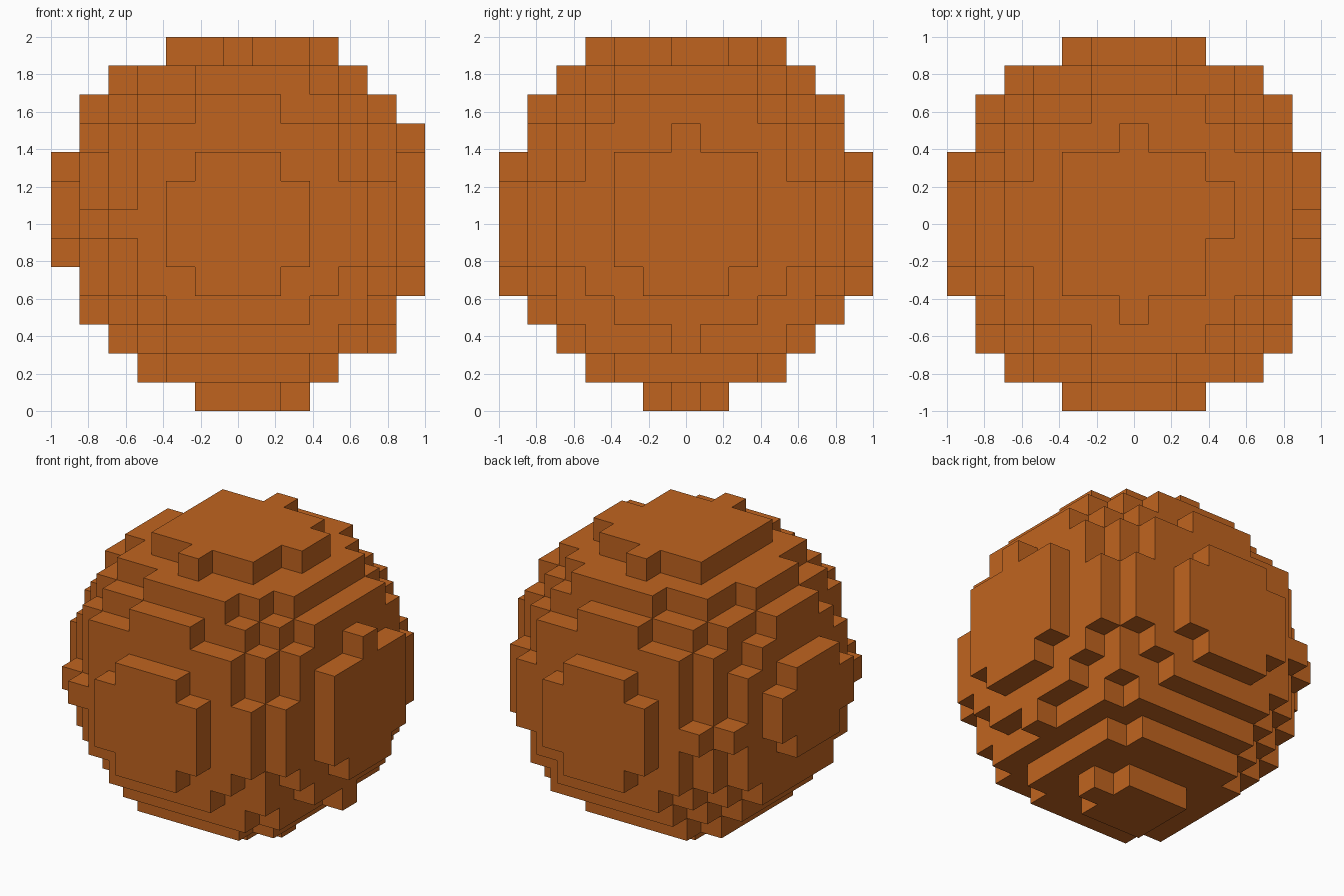
import bpy
import bmesh
from mathutils import Vector

# Remove the default cube
default = bpy.data.objects.get("Cube")
if default:
    bpy.data.objects.remove(default, do_unlink=True)

# Stepped ball on a 13-cell grid; its centre sits slightly off the grid centre
HALF = 6
CELL = 2 / (2 * HALF + 1)
CENTRE = Vector((0.122, 0.005, 0.239))
RADIUS_SQ = 42.4 + CENTRE.length_squared


def filled(cell):
    inside = max(abs(c) for c in cell) <= HALF
    return inside and (cell - CENTRE).length_squared <= RADIUS_SQ


def add_face(bm, cell, axis, sign):
    """Add the square side of a cell that faces along one axis."""
    normal, u, v = Vector(), Vector(), Vector()
    normal[axis] = sign
    u[(axis + 1) % 3] = 0.5
    v[(axis + 2) % 3] = 0.5 * sign
    middle = cell + normal / 2 + Vector((0, 0, HALF + 0.5))
    corners = (middle - u - v, middle + u - v, middle + u + v, middle - u + v)
    bm.faces.new([bm.verts.new(p * CELL) for p in corners])


# Orange material
orange = bpy.data.materials.new("orange")
colour = (0.53, 0.127, 0.0137, 1)
orange.diffuse_color = colour
orange.use_nodes = True
shader = next(n for n in orange.node_tree.nodes if n.type == "BSDF_PRINCIPLED")
shader.inputs["Base Color"].default_value = colour

# Outer skin: only the sides with no neighbouring cell
bm = bmesh.new()
span = range(-HALF, HALF + 1)
for cell in (Vector((x, y, z)) for x in span for y in span for z in span):
    if not filled(cell):
        continue
    for axis in range(3):
        for sign in (-1, 1):
            neighbour = cell.copy()
            neighbour[axis] += sign
            if not filled(neighbour):
                add_face(bm, cell, axis, sign)
bmesh.ops.remove_doubles(bm, verts=bm.verts, dist=CELL / 100)

mesh = bpy.data.meshes.new("block_ball")
bm.to_mesh(mesh)
bm.free()
mesh.materials.append(orange)
ball = bpy.data.objects.new("block_ball", mesh)
bpy.context.collection.objects.link(ball)
